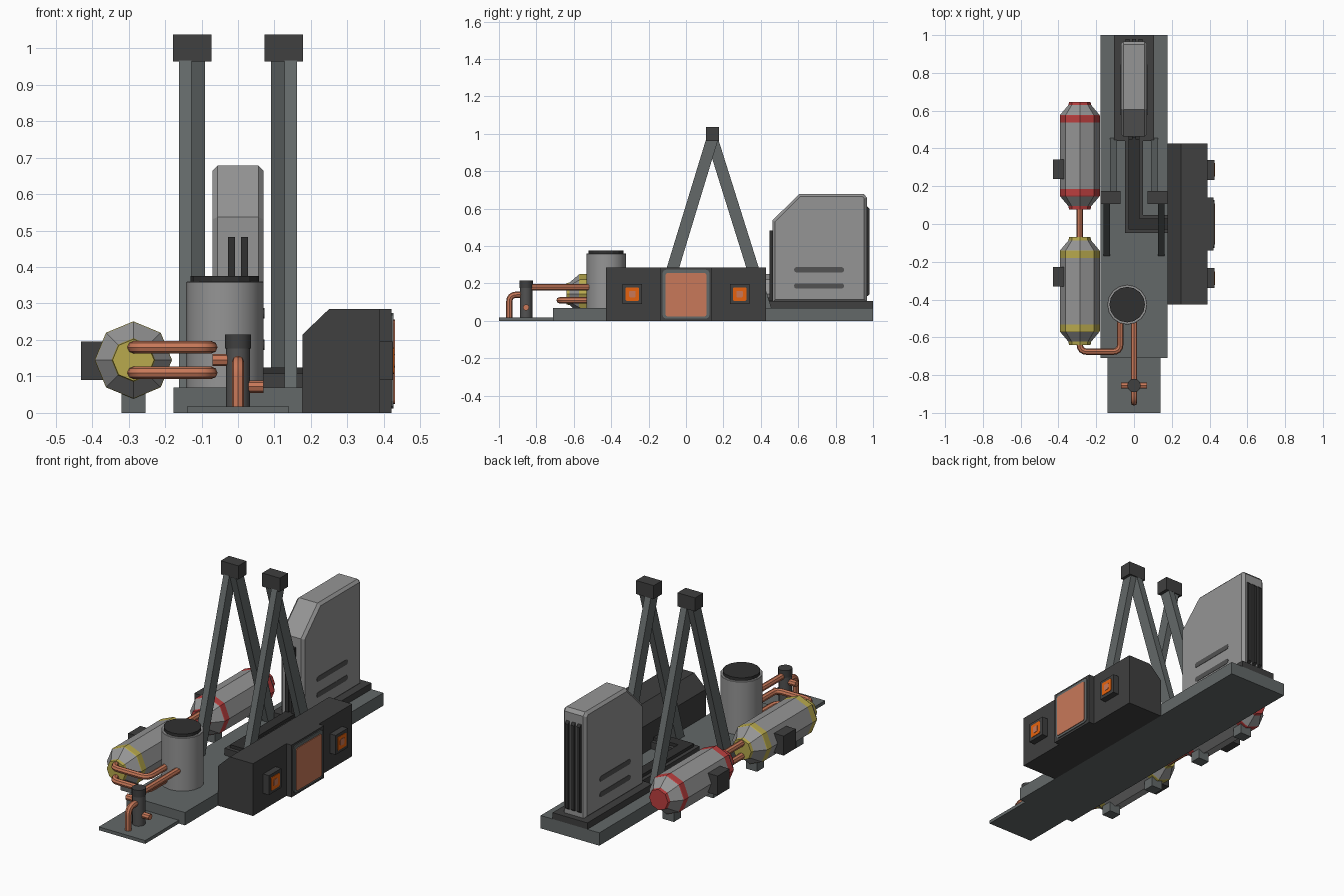
import bpy, bmesh, math
from mathutils import Vector, Matrix

if "Cube" in bpy.data.objects:
    bpy.data.objects.remove(bpy.data.objects["Cube"])


def mat(name, r, g, b):
    m = bpy.data.materials.new(name)
    m.diffuse_color = (r, g, b, 1)
    m.use_nodes = True
    m.node_tree.nodes["Principled BSDF"].inputs["Base Color"].default_value = m.diffuse_color
    return m


STEEL = mat("slate_steel", 0.125, 0.14, 0.14)
DARK = mat("dark_housing", 0.05, 0.05, 0.05)
BLACK = mat("black_rubber", 0.03, 0.03, 0.03)
GREY = mat("light_grey", 0.30, 0.30, 0.30)
SLOT = mat("mid_grey", 0.085, 0.085, 0.085)
COPPER = mat("copper", 0.58, 0.19, 0.10)
RED = mat("red_paint", 0.50, 0.05, 0.05)
YELLOW = mat("yellow_paint", 0.48, 0.40, 0.075)
ORANGE = mat("orange_glow", 0.90, 0.14, 0.005)


def finish(name, bm, *mats):
    bmesh.ops.recalc_face_normals(bm, faces=bm.faces)
    me = bpy.data.meshes.new(name)
    bm.to_mesh(me)
    bm.free()
    ob = bpy.data.objects.new(name, me)
    bpy.context.collection.objects.link(ob)
    for m in mats:
        me.materials.append(m)
    return ob


def smooth(ob):
    bpy.ops.object.select_all(action='DESELECT')
    ob.select_set(True)
    bpy.context.view_layer.objects.active = ob
    bpy.ops.object.shade_smooth_by_angle(angle=math.radians(40))


def box(name, x, y, z, m, bevel_axis=None, bevel=0.0):
    """Box from (min, max) ranges, optionally rounding edges along one axis."""
    bm = bmesh.new()
    c = [(a[0] + a[1]) / 2 for a in (x, y, z)]
    s = [a[1] - a[0] for a in (x, y, z)]
    bmesh.ops.create_cube(bm, size=1, matrix=Matrix.Translation(c) @ Matrix.Diagonal((*s, 1)))
    if bevel:
        es = [e for e in bm.edges if abs((e.verts[0].co - e.verts[1].co).normalized()[bevel_axis]) > .9]
        bmesh.ops.bevel(bm, geom=es, offset=bevel, segments=2, affect='EDGES', profile=0.5)
    return finish(name, bm, m)


def prism(name, pts, to3d, a, b, m, bevel=0.0):
    """Extrude a 2D outline between levels a and b."""
    bm = bmesh.new()
    f = bm.faces.new([bm.verts.new(to3d(p, a)) for p in pts])
    r = bmesh.ops.extrude_face_region(bm, geom=[f])
    d = Vector(to3d(pts[0], b)) - Vector(to3d(pts[0], a))
    bmesh.ops.translate(bm, vec=d, verts=[v for v in r["geom"] if isinstance(v, bmesh.types.BMVert)])
    if bevel:
        caps = [f for f in bm.faces if abs(f.calc_center_median().x) > abs(a) * .99]
        bmesh.ops.bevel(bm, geom=list({e for f in caps for e in f.edges}), offset=bevel,
                        segments=1, affect='EDGES')
    return finish(name, bm, m)


def lathe(name, center, axis, prof, seg, mats, colours):
    """Rings of (position along axis, radius); colours gives a slot per band."""
    bm = bmesh.new()
    rings = []
    for t, r in prof:
        ring = []
        for i in range(seg):
            a = 2 * math.pi * i / seg
            u, v = r * math.cos(a), r * math.sin(a)
            p = (u, t, v) if axis == 'y' else (u, v, t)
            ring.append(bm.verts.new(Vector(center) + Vector(p)))
        rings.append(ring)
    for k, (p, q) in enumerate(zip(rings, rings[1:])):
        for i in range(seg):
            j = (i + 1) % seg
            bm.faces.new((p[i], p[j], q[j], q[i])).material_index = colours[k]
    bm.faces.new(rings[0]).material_index = colours[0]
    bm.faces.new(rings[-1]).material_index = colours[-1]
    return finish(name, bm, *mats)


def pipe(name, pts, r=0.017, fillet=0.04):
    """Round copper tube along a path with rounded corners."""
    pts = [Vector(p) for p in pts]
    path = [pts[0]]
    for a, b, c in zip(pts, pts[1:], pts[2:]):
        p, q = b + (a - b).normalized() * fillet, b + (c - b).normalized() * fillet
        path += [p * (1 - t) ** 2 + b * 2 * t * (1 - t) + q * t * t for t in (0, .25, .5, .75, 1)]
    path.append(pts[-1])
    cu = bpy.data.curves.new(name, 'CURVE')
    cu.dimensions = '3D'
    cu.bevel_depth, cu.bevel_resolution, cu.use_fill_caps = r, 2, True
    sp = cu.splines.new('POLY')
    sp.points.add(len(path) - 1)
    for s, p in zip(sp.points, path):
        s.co = (*p, 1)
    cu.materials.append(COPPER)
    ob = bpy.data.objects.new(name, cu)
    bpy.context.collection.objects.link(ob)
    bpy.ops.object.select_all(action='DESELECT')
    ob.select_set(True)
    bpy.context.view_layer.objects.active = ob
    bpy.ops.object.convert(target='MESH')
    smooth(bpy.context.object)


# Base slab and thin front plate
box("base_slab", (-.177, .177), (-.71, 1), (0, .07), STEEL)
box("front_plate", (-.14, .14), (-1, -.71), (0, .018), STEEL)

# Side housing with chamfered inner edge
prism("side_housing", [(.177, 0), (.39, 0), (.39, .285), (.25, .285), (.177, .215)],
      lambda p, t: (p[0], t, p[1]), -.427, .427, DARK)
box("panel_block", (.385, .421), (-.14, .14), (0, .285), DARK)
box("panel_frame", (.42, .426), (-.126, .126), (.012, .274), STEEL, 0, .02)
box("copper_panel", (.425, .43), (-.109, .109), (.024, .256), COPPER, 0, .01)
for i, y in enumerate((-.287, .287)):
    box(f"lamp_block_{i}", (.385, .425), (y - .053, y + .053), (.09, .196), DARK)
    box(f"lamp_glow_{i}", (.424, .428), (y - .036, y + .036), (.107, .179), ORANGE, 0, .006)
    box(f"lamp_core_{i}", (.427, .43), (y - .018, y + .018), (.125, .161), COPPER, 0, .008)

# Octagonal tanks with painted bands, tips, feet and side brackets
for n, yc, paint in (("rear", .362, RED), ("front", -.355, YELLOW)):
    half = [(.285, .057), (.268, .060), (.216, .104), (.212, .106), (.176, .106)]
    prof = [(-t, r) for t, r in half] + [(t, r) for t, r in reversed(half)]
    lathe(n + "_tank", (-.287, yc, .145), 'y', prof, 8, (GREY, paint), [1, 0, 1, 1, 0, 1, 1, 0, 1])
    for k, d in enumerate((-.17, .17)):
        box(f"{n}_tank_foot_{k}", (-.32, -.253), (yc + d - .03, yc + d + .03), (0, .06), STEEL)
    yb = .29 if n == "rear" else -.28
    box(n + "_tank_bracket", (-.43, -.36), (yb - .052, yb + .052), (.09, .196), DARK)

# Pipes between tanks and to the boiler
for k, z in enumerate((.11, .18)):
    pipe(f"tank_link_pipe_{k}", [(-.287, -.09, z), (-.287, .1, z)])
    pipe(f"boiler_pipe_{k}", [(-.287, -.61, z), (-.287, -.676, z), (-.073, -.676, z), (-.073, -.48, z)])

# Boiler cylinder
smooth(lathe("boiler", (-.036, -.427, 0), 'z', [(.07, .106), (.358, .106), (.36, .104)], 16, (GREY,), [0, 0]))
lathe("boiler_cap", (-.036, -.427, 0), 'z', [(.355, .094), (.376, .094)], 16, (BLACK,), [0])

# Small pump with pipes
smooth(lathe("pump", (0, -.855, 0), 'z', [(.015, .033), (.18, .033)], 12, (SLOT,), [0]))
smooth(lathe("pump_cap", (0, -.855, 0), 'z', [(.176, .036), (.215, .036)], 12, (DARK,), [0]))
pipe("pump_intake", [(0, -.945, .01), (0, -.945, .14), (0, -.855, .14)])
pipe("pump_outlet", [(0, -.855, .18), (0, -.5, .18)])
pipe("pump_stub_right", [(0, -.855, .072), (.07, -.855, .072)])
pipe("pump_stub_left", [(0, -.855, .145), (-.07, -.855, .145)])

# Two A-frames: outer front leg, inner rear leg, dark cap
yz = lambda p, t: (t, p[0], p[1])
for n, s in (("left", -1), ("right", 1)):
    prism(n + "_front_leg", [(-.17, .065), (-.103, .065), (.172, .97), (.107, .97)], yz, s * .127, s * .162, STEEL)
    prism(n + "_rear_leg", [(.458, .065), (.391, .065), (.108, .97), (.173, .97)], yz, s * .09, s * .127, STEEL)
    box(n + "_frame_cap", tuple(sorted((s * .072, s * .178))), (.106, .176), (.963, 1.037), DARK)

# L-shaped cable channel with raised twin cables
for n, w, z0, z1, m in (("cable_channel", .048, .065, .108, DARK), ("cable_cover", .028, .1, .125, BLACK)):
    prism(n, [(-w, -w), (.19, -w), (.19, w), (w, w), (w, .46), (-w, .46)],
          lambda p, t: (p[0], p[1], t), z0, z1, m)

# Rear cabinet with sloped front, plinth, vents and side slots
box("cabinet_plinth", (-.105, .105), (.44, 1), (.065, .105), DARK)
prism("cabinet", [(.462, .1), (.967, .1), (.967, .66), (.95, .678), (.605, .678), (.462, .537)],
      yz, -.07, .07, GREY, .014)
for k, x in enumerate((-.018, .018)):
    box(f"front_cable_{k}", (x - .01, x + .01), (.447, .47), (.1, .483), BLACK)
for k, x in enumerate((-.035, 0, .035)):
    prism(f"rear_vent_{k}", [(.96, .125), (.98, .14), (.98, .6), (.96, .62)], yz, x - .01, x + .01, BLACK)
for n, x in (("left", -.07), ("right", .07)):
    for k, z in enumerate((.187, .273)):
        box(f"{n}_slot_{k}", (x - .002, x + .002), (.578, .845), (z - .014, z + .014), SLOT, 0, .012)
